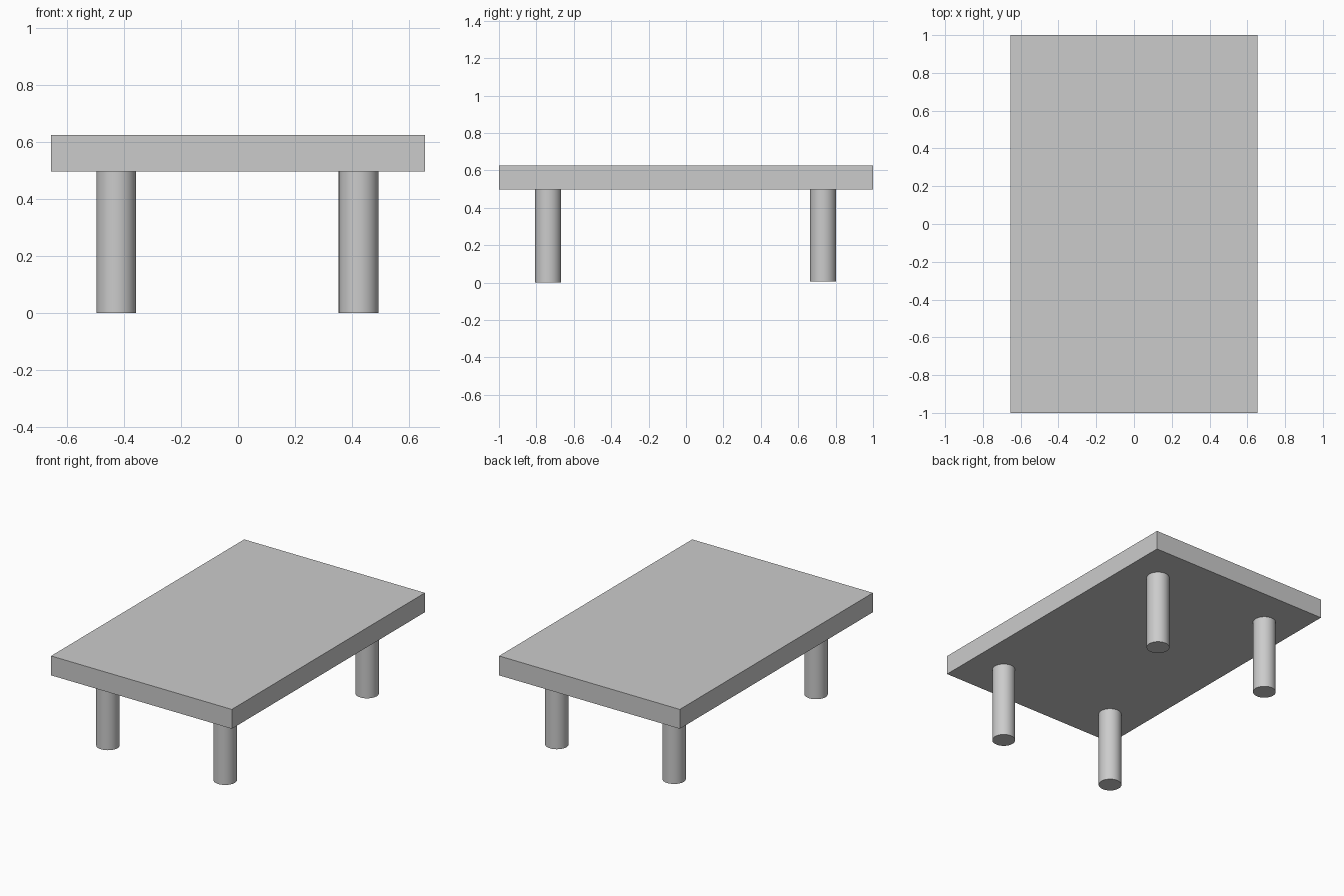
import bpy

if "Cube" in bpy.data.objects:
    bpy.data.objects.remove(bpy.data.objects["Cube"])

TOP_Z, UNDER_Z = 0.625, 0.498
LEG_RADIUS = 0.07

# Table top slab
bpy.ops.mesh.primitive_cube_add(size=1, location=(0, 0, (TOP_Z + UNDER_Z) / 2))
top = bpy.context.object
top.name = "table_top"
top.scale = (1.31, 2.0, TOP_Z - UNDER_Z)
bpy.ops.object.transform_apply(location=False, rotation=False, scale=True)


# Round legs
def add_leg(name, x, y, base):
    bpy.ops.mesh.primitive_cylinder_add(
        vertices=32, radius=LEG_RADIUS, depth=UNDER_Z - base,
        location=(x, y, (UNDER_Z + base) / 2))
    bpy.context.object.name = name
    bpy.ops.object.shade_smooth_by_angle()


for side, x in (("left", -0.427), ("right", 0.423)):
    add_leg(f"front_{side}_leg", x, -0.737, 0.0)
    add_leg(f"back_{side}_leg", x, 0.733, 0.006)
